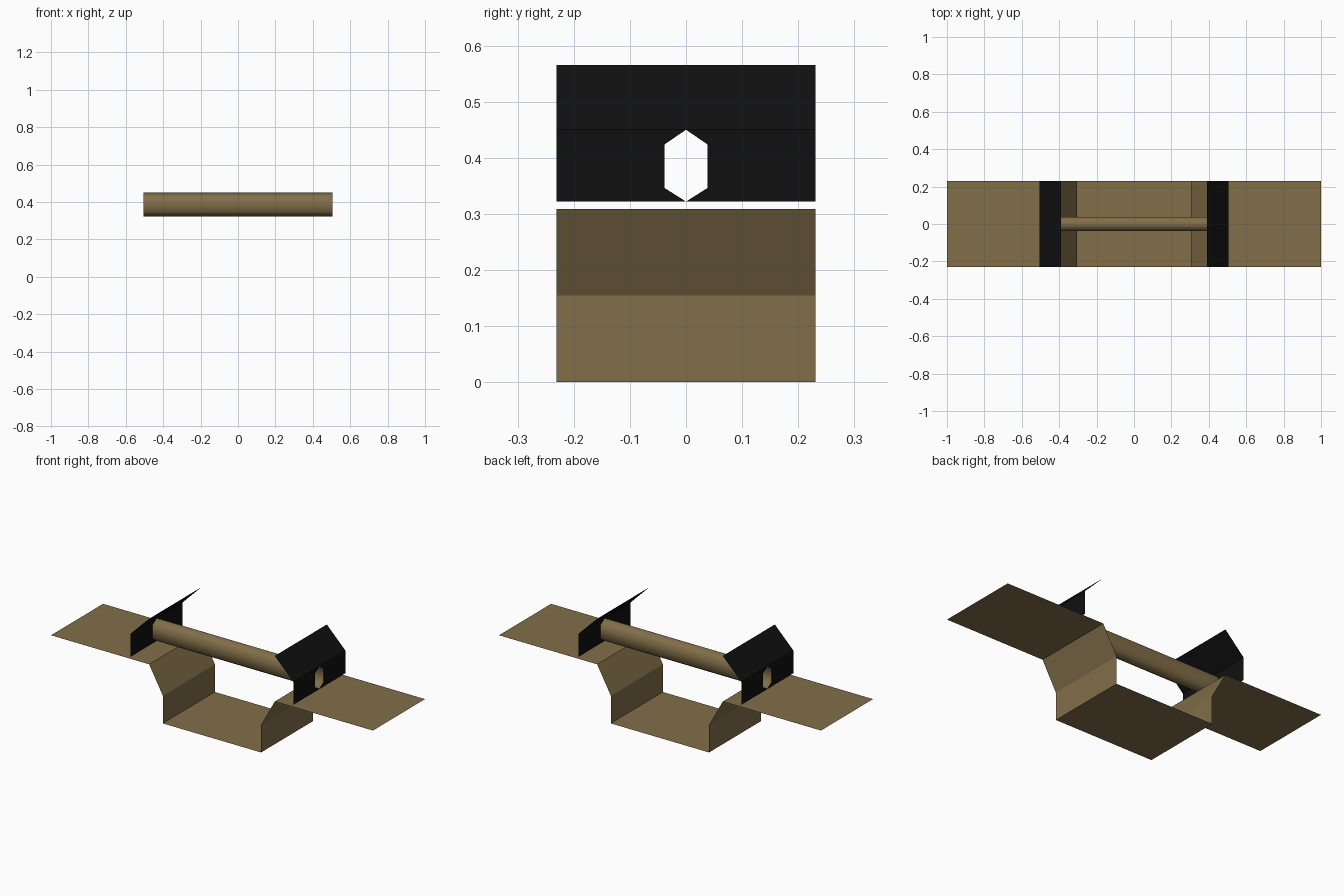
import bpy

if "Cube" in bpy.data.objects:
    bpy.data.objects.remove(bpy.data.objects["Cube"])

W = 0.231            # half depth of every folded sheet
END = 0.505          # x of the end plates
# upright hexagon shared by the tube and the holes, as (y, z)
HEX = [(0, 0.322), (0.038, 0.346), (0.038, 0.424),
       (0, 0.45), (-0.038, 0.424), (-0.038, 0.346)]


def material(name, rgb):
    m = bpy.data.materials.new(name)
    m.diffuse_color = (*rgb, 1)
    m.use_nodes = True
    m.node_tree.nodes["Principled BSDF"].inputs["Base Color"].default_value = m.diffuse_color
    return m


tan = material("tan", (0.225, 0.157, 0.067))
black = material("black", (0.005, 0.005, 0.005))


def add(name, verts, faces, mat):
    me = bpy.data.meshes.new(name)
    me.from_pydata(verts, [], faces)
    me.materials.append(mat)
    me.validate()
    ob = bpy.data.objects.new(name, me)
    bpy.context.collection.objects.link(ob)
    return ob


# Folded base sheet: flange, trough and flange, swept along y
half = [(0.305, 0), (0.305, 0.155), (0.39, 0.309), (1.0, 0.309)]
profile = [(-x, z) for x, z in reversed(half)] + half
verts = [(x, y, z) for x, z in profile for y in (-W, W)]
faces = [(2 * i, 2 * i + 2, 2 * i + 3, 2 * i + 1) for i in range(len(profile) - 1)]
add("folded_base", verts, faces, tan)

# Open hexagonal tube with soft shading
verts = [(x, y, z) for x in (-END, END) for y, z in HEX]
faces = [(i, (i + 1) % 6, (i + 1) % 6 + 6, i + 6) for i in range(6)]
tube = add("tube", verts, [f[::-1] for f in faces], tan)
for p in tube.data.polygons:
    p.use_smooth = True

# End plates: upright part with a hexagonal hole, upper part leaning inward
for side, name in ((-1, "left_plate"), (1, "right_plate")):
    x = side * END
    verts = [(x, y, z) for y, z in HEX]
    verts += [(x, -W, 0.322), (x, W, 0.322), (x, W, 0.45), (x, -W, 0.45)]
    verts += [(side * 0.39, W, 0.565), (side * 0.39, -W, 0.565)]
    faces = [(7, 8, 2, 1), (7, 1, 0), (8, 3, 2),
             (9, 6, 5, 4), (6, 0, 5), (9, 4, 3),
             (9, 3, 8, 10, 11)]
    if side < 0:
        faces = [f[::-1] for f in faces]
    add(name, verts, faces, black)
